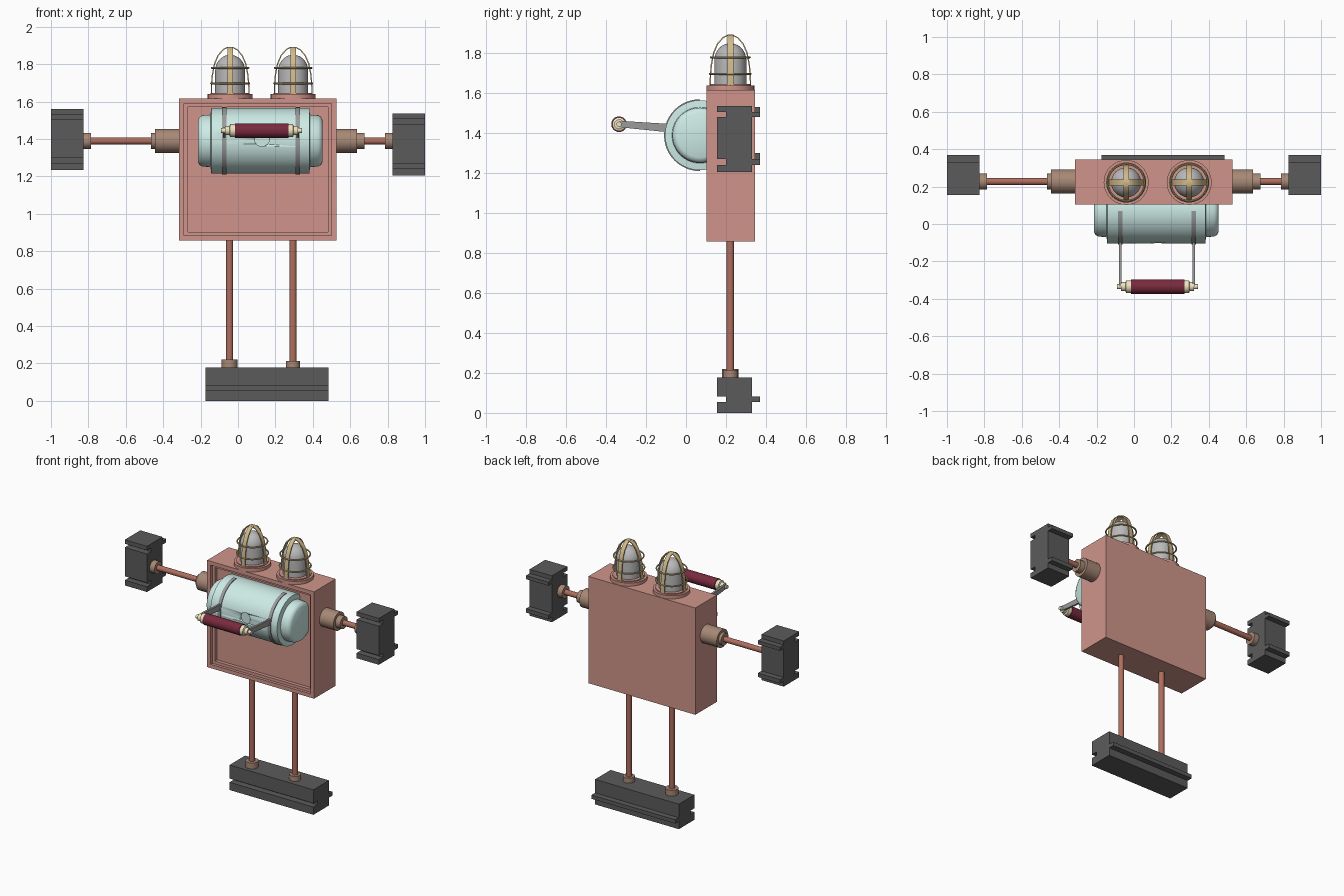
import bpy, bmesh, math
from mathutils import Matrix, Vector

if "Cube" in bpy.data.objects:
    bpy.data.objects.remove(bpy.data.objects["Cube"])


def mat(name, c):
    m = bpy.data.materials.new(name)
    m.diffuse_color = (*[v ** 2.2 for v in c], 1)
    m.use_nodes = True
    m.node_tree.nodes["Principled BSDF"].inputs["Base Color"].default_value = m.diffuse_color
    return m


RED = mat("painted_red", (0.81, 0.58, 0.54))
ROD = mat("copper_rod", (0.68, 0.43, 0.37))
BROWN = mat("brown_fitting", (0.65, 0.53, 0.46))
MINT = mat("mint", (0.80, 0.92, 0.90))
DARK = mat("dark_block", (0.36, 0.36, 0.36))
STEEL = mat("steel", (0.6, 0.6, 0.6))
GLASS = mat("lamp_grey", (0.72, 0.72, 0.72))
BRASS = mat("brass", (0.82, 0.72, 0.53))
MAROON = mat("maroon", (0.47, 0.18, 0.25))
CREAM = mat("cream", (0.93, 0.89, 0.75))
Y = 0.222  # depth of the main axis
AXIS = {"Z": Matrix(), "X": Matrix.Rotation(math.pi / 2, 4, "Y"),
        "-X": Matrix.Rotation(-math.pi / 2, 4, "Y"), "-Y": Matrix.Rotation(math.pi / 2, 4, "X")}


def finish(name, bm, material, smooth=None):
    bmesh.ops.recalc_face_normals(bm, faces=bm.faces)
    me = bpy.data.meshes.new(name)
    bm.to_mesh(me)
    bm.free()
    ob = bpy.data.objects.new(name, me)
    bpy.context.collection.objects.link(ob)
    me.materials.append(material)
    if smooth:
        bpy.ops.object.select_all(action="DESELECT")
        ob.select_set(True)
        bpy.context.view_layer.objects.active = ob
        bpy.ops.object.shade_smooth_by_angle(angle=math.radians(smooth))
    return ob


def lathe(name, profile, loc, axis, material, n=40):
    """Revolve (radius, height) points about an axis through loc."""
    bm = bmesh.new()
    vs = [bm.verts.new((r, 0, h)) for r, h in profile]
    es = [bm.edges.new(p) for p in zip(vs, vs[1:])]
    bmesh.ops.spin(bm, geom=vs + es, cent=(0, 0, 0), axis=(0, 0, 1),
                   angle=2 * math.pi, steps=n, use_merge=True)
    bmesh.ops.remove_doubles(bm, verts=bm.verts, dist=1e-5)
    bm.transform(Matrix.Translation(loc) @ AXIS[axis])
    return finish(name, bm, material, 35)


def cyl(name, r, a, b, loc, axis, material, n=32):
    return lathe(name, [(0, a), (r, a), (r, b), (0, b)], loc, axis, material, n)


def extrude_x(name, pts, x0, x1, material, smooth=None):
    """Extrude a (y, z) outline from x0 to x1."""
    bm = bmesh.new()
    f = bm.faces.new([bm.verts.new((x0, y, z)) for y, z in pts])
    g = bmesh.ops.extrude_face_region(bm, geom=[f])["geom"]
    bmesh.ops.translate(bm, verts=[v for v in g if isinstance(v, bmesh.types.BMVert)],
                        vec=(x1 - x0, 0, 0))
    return finish(name, bm, material, smooth)


def block(name, x0, x1, z0, z1, joints):
    """Dark block with grooves in front and matching tongues at the back."""
    front, back = [(0.155, z0)], []
    for a, b in joints:
        front += [(0.155, a), (0.2, a), (0.2, b), (0.155, b)]
        back = [(0.33, b), (0.37, b), (0.37, a), (0.33, a)] + back
    extrude_x(name, front + [(0.155, z1), (0.33, z1)] + back + [(0.33, z0)], x0, x1, DARK)


# Body case with a stepped, recessed front
bm = bmesh.new()
bmesh.ops.create_cube(bm, size=1, matrix=Matrix.Translation((0.106, 0.224, 1.237))
                      @ Matrix.Diagonal((0.842, 0.242, 0.76, 1)))
bm.normal_update()
face = min(bm.faces, key=lambda f: f.calc_center_median().y)
for width, depth in ((0.027, 0.02), (0.02, 0.025)):
    bmesh.ops.inset_region(bm, faces=[face], thickness=width, use_even_offset=True)
    ring = bmesh.ops.extrude_face_region(bm, geom=[face])["geom"]
    bm.faces.remove(face)
    face = [g for g in ring if isinstance(g, bmesh.types.BMFace)][0]
    bmesh.ops.translate(bm, verts=face.verts, vec=(0, depth, 0))
    bm.normal_update()
finish("body_case", bm, RED)

# Tank: rounded end caps around a wider barrel, with a round dimple in front
tx, ty, tz = 0.119, 0.07, 1.39
half = [(0.175, 0.262), (0.14, 0.266), (0.137, 0.31), (0.128, 0.325), (0.112, 0.333), (0, 0.334)]
tank = lathe("tank", [(r, -h) for r, h in reversed(half)] + half, (tx, ty, tz), "X", MINT, 64)
cutter = cyl("dimple_cutter", 0.04, 0.16, 0.25, (0.128, ty, 1.4), "-Y", MINT)
cutter.hide_render = True
cutter.hide_set(True)
dimple = tank.modifiers.new("dimple", "BOOLEAN")
dimple.operation, dimple.object, dimple.solver = "DIFFERENCE", cutter, "EXACT"

# Straps over the tank front and the arms that carry the handle
hy, hz = -0.335, 1.445
for side, x in (("left", -0.073), ("right", 0.32)):
    arc = [math.radians(90 + 180 * i / 24) for i in range(25)]
    ring = [(ty + r * math.cos(t), tz + r * math.sin(t))
            for r, ts in ((0.18, arc), (0.172, arc[::-1])) for t in ts]
    extrude_x(f"{side}_strap", ring, x - 0.012, x + 0.012, STEEL, 35)
    extrude_x(f"{side}_handle_arm", [(hy, hz - 0.015), (-0.09, 1.405), (-0.09, 1.447),
                                     (hy, hz + 0.017)], x - 0.007, x + 0.007, STEEL)

# Handle roller and its stepped ends
hx = 0.126
cyl("handle_grip", 0.039, -0.143, 0.143, (hx, hy, hz), "X", MAROON)
for side, axis in (("left", "-X"), ("right", "X")):
    lathe(f"{side}_handle_end", [(0, 0.14), (0.034, 0.14), (0.034, 0.168), (0.024, 0.172),
          (0.024, 0.195), (0.013, 0.195), (0.013, 0.217), (0, 0.217)], (hx, hy, hz), axis, CREAM)

# Arms: socket, rod, wrist collar and hand block on each side
for side, axis, start, mid, end, z0, z1 in (
        ("left", "-X", 0.31, 0.445, 0.465, 1.235, 1.56),
        ("right", "X", 0.52, 0.637, 0.675, 1.205, 1.535)):
    p = (0, Y + 0.005, tz)
    lathe(f"{side}_arm_socket", [(0, start), (0.064, start), (0.064, mid), (0.043, mid),
          (0.043, end), (0, end)], p, axis, BROWN)
    cyl(f"{side}_arm_rod", 0.019, end - 0.01, 0.8, p, axis, ROD)
    cyl(f"{side}_wrist", 0.043, 0.787, 0.83, p, axis, BROWN)
    s = -1 if side == "left" else 1
    block(f"{side}_hand", *sorted((s * 0.825, s * 1.0)), z0, z1,
          [(z0 + 0.037, z0 + 0.065), (z1 - 0.055, z1 - 0.029)])

# Foot block and legs
block("foot_block", -0.175, 0.485, 0, 0.178, [(0.055, 0.082)])
for side, x, r, top in (("left", -0.045, 0.042, 0.22), ("right", 0.294, 0.038, 0.214)):
    cyl(f"{side}_leg", 0.019, 0.17, 0.88, (x, Y, 0), "Z", ROD)
    cyl(f"{side}_ankle", r, 0.17, top, (x, Y, 0), "Z", BROWN)

# Caged lamps on top: base, domed bulb, crossing ribs and rings
CAGE = [(0.104, 0.015), (0.103, 0.07), (0.098, 0.13), (0.086, 0.19), (0.066, 0.235),
        (0.038, 0.266), (0.014, 0.278)]
for side, x in (("left", -0.042), ("right", 0.295)):
    p = Vector((x, Y, 1.615))
    lathe(f"{side}_lamp_base", [(0, -0.005), (0.12, -0.005), (0.12, 0.025), (0.104, 0.025),
          (0.104, 0.032), (0, 0.032)], p, "Z", RED)
    dome = [(0.08 * math.cos(a), 0.15 + 0.085 * math.sin(a))
            for a in (math.pi / 2 * i / 10 for i in range(10))]
    lathe(f"{side}_lamp_bulb", [(0, 0.03), (0.08, 0.03)] + dome + [(0, 0.235)], p, "Z", GLASS)
    outer = [(-r, h) for r, h in CAGE] + CAGE[::-1]
    inner = [(r * 0.94, h - (0.006 if h > 0.03 else 0)) for r, h in outer]
    for i in range(2):
        rib = extrude_x(f"{side}_lamp_rib_{i}", outer + inner[::-1], -0.015, 0.015, BRASS, 30)
        rib.rotation_euler.z = i * math.pi / 2
        rib.location = p
    for i, (r, h) in enumerate(((0.106, 0.082), (0.102, 0.165))):
        bpy.ops.mesh.primitive_torus_add(location=p + Vector((0, 0, h)), major_radius=r - 0.004,
                                         minor_radius=0.005, major_segments=40, minor_segments=8)
        hoop = bpy.context.object
        hoop.name = f"{side}_lamp_ring_{i}"
        hoop.data.materials.append(BRASS)
        bpy.ops.object.shade_smooth_by_angle()
